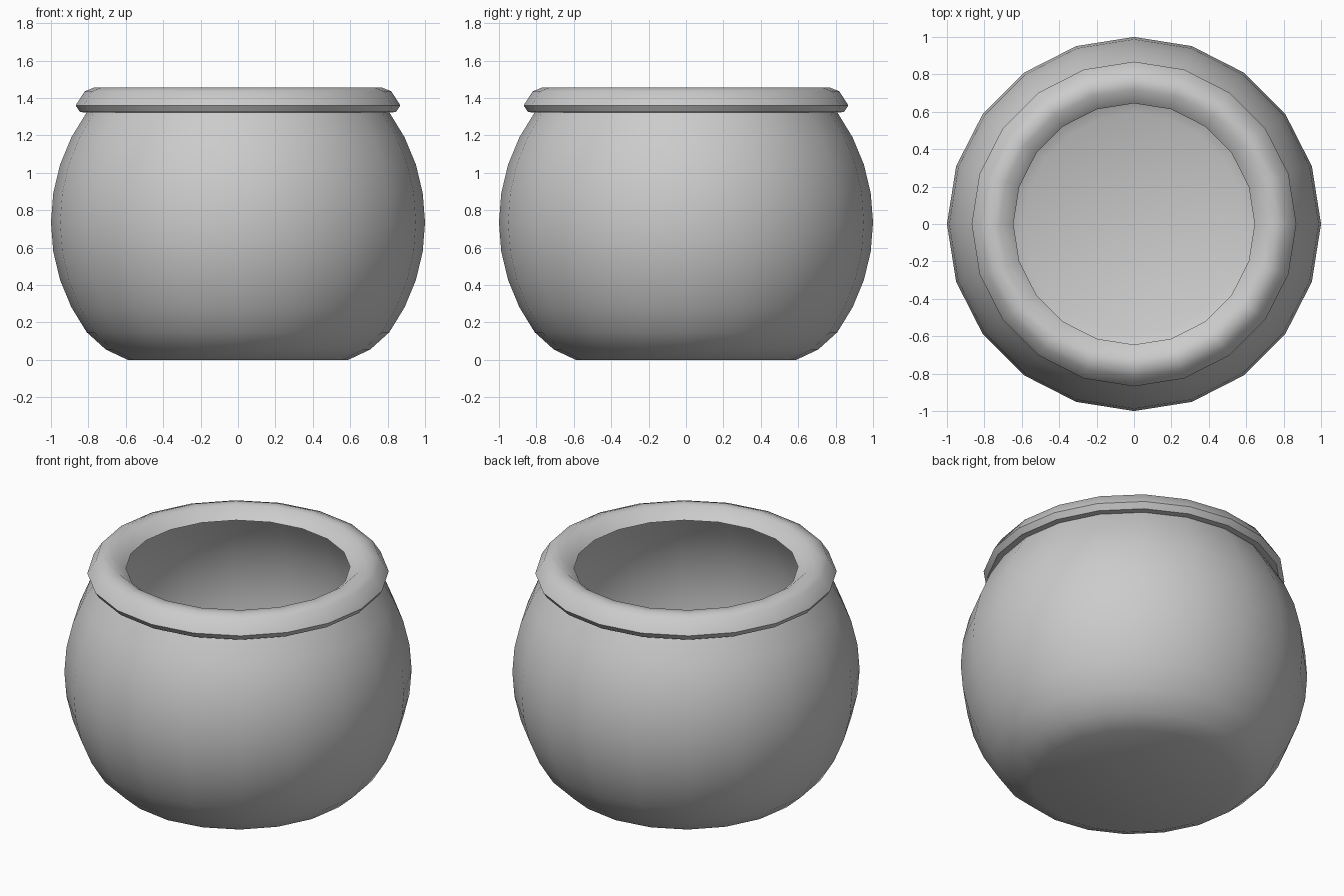
import bpy, math

if "Cube" in bpy.data.objects:
    bpy.data.objects.remove(bpy.data.objects["Cube"])

SIDES = 20


def lathe(name, profile, closed=False, cap_bottom=False, angle=45):
    """Spin an (r, z) profile around z, listed so that faces point outward."""
    verts = [(r * math.cos(2 * math.pi * i / SIDES), r * math.sin(2 * math.pi * i / SIDES), z)
             for r, z in profile for i in range(SIDES)]
    n = len(profile)
    faces = []
    for k in range(n if closed else n - 1):
        a, b = k * SIDES, ((k + 1) % n) * SIDES
        for i in range(SIDES):
            j = (i + 1) % SIDES
            faces.append((a + i, a + j, b + j, b + i))
    if cap_bottom:
        faces.append(tuple(reversed(range(SIDES))))
    mesh = bpy.data.meshes.new(name)
    mesh.from_pydata(verts, [], faces)
    obj = bpy.data.objects.new(name, mesh)
    bpy.context.collection.objects.link(obj)
    bpy.ops.object.select_all(action='DESELECT')
    obj.select_set(True)
    bpy.context.view_layer.objects.active = obj
    bpy.ops.object.shade_smooth_by_angle(angle=math.radians(angle))
    return obj


# Round open bowl: flattened sphere bands, with a flat base
bands = [(math.cos(math.radians(a)), 0.735 + math.sin(math.radians(a)))
         for a in range(-36, 37, 9)]
lathe("pot_body", [(0.59, 0.0), (0.707, 0.055)] + bands, cap_bottom=True)

# Thick rolled rim around the mouth
lathe("pot_rim", [(0.80, 1.32), (0.845, 1.325), (0.868, 1.36), (0.82, 1.435),
                  (0.77, 1.455), (0.72, 1.455), (0.645, 1.39)], closed=True, angle=42)
